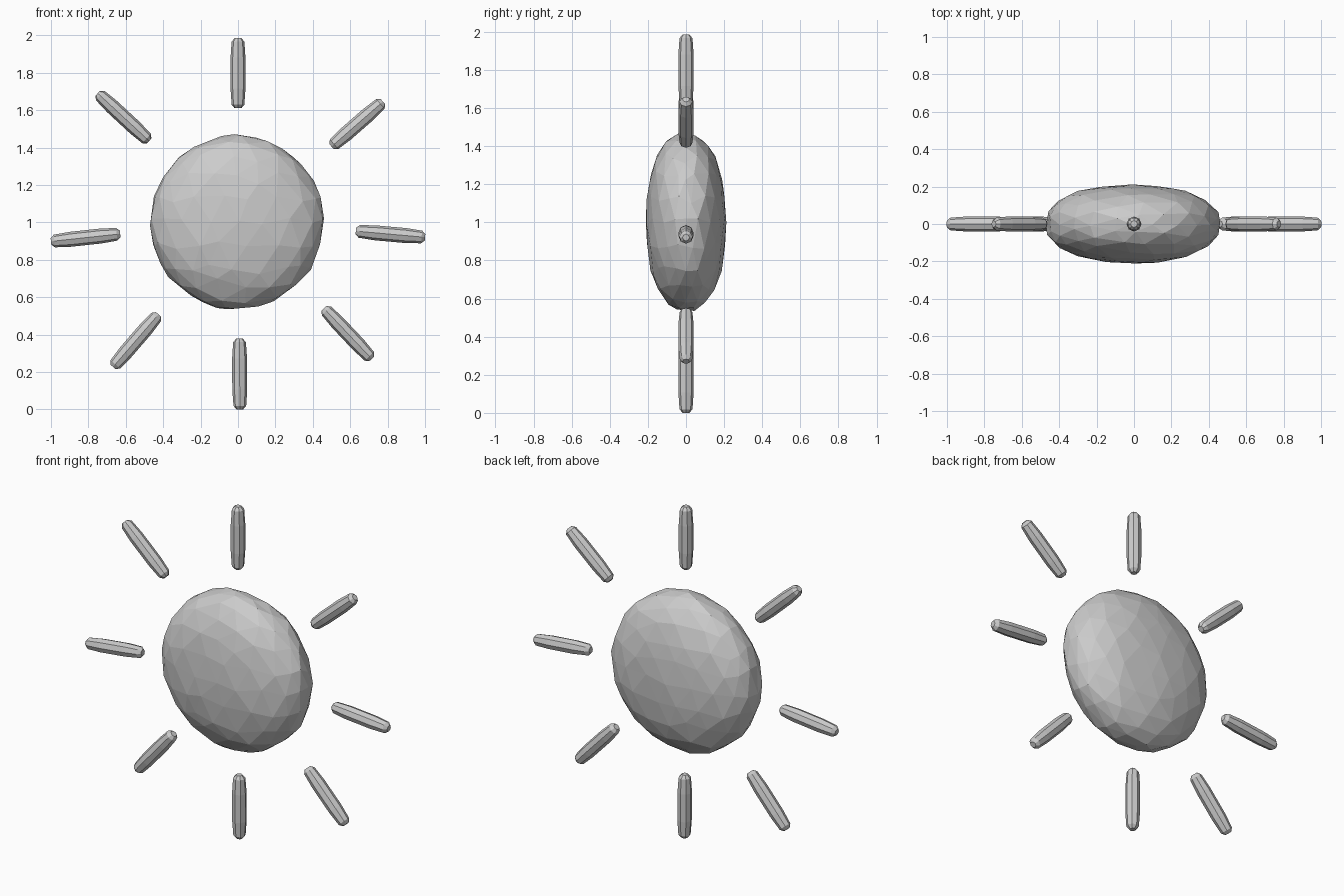
import bpy, bmesh, math, random
from mathutils import Vector, Matrix

if "Cube" in bpy.data.objects:
    bpy.data.objects.remove(bpy.data.objects["Cube"])

random.seed(7)
grey = bpy.data.materials.new("stone grey")
grey.diffuse_color = (0.6, 0.6, 0.6, 1)
grey.use_nodes = True
grey.node_tree.nodes["Principled BSDF"].inputs["Base Color"].default_value = grey.diffuse_color


def add_object(name, bm):
    bmesh.ops.recalc_face_normals(bm, faces=bm.faces)
    mesh = bpy.data.meshes.new(name)
    bm.to_mesh(mesh)
    bm.free()
    mesh.materials.append(grey)
    obj = bpy.data.objects.new(name, mesh)
    bpy.context.collection.objects.link(obj)
    return obj


# Sun disc: faceted, flattened ball with slightly irregular corners
bm = bmesh.new()
bmesh.ops.create_icosphere(bm, subdivisions=3, radius=1)
for v in bm.verts:
    jitter = Vector([random.uniform(-0.05, 0.05) for _ in range(3)])
    d = (v.co + jitter).normalized()
    # superellipse section gives a fuller rim than a plain ellipsoid
    r = math.hypot(d.x, d.z)
    s = (r ** 2.3 + abs(d.y) ** 2.3) ** (-1 / 2.3) * random.uniform(0.985, 1.01)
    v.co = Vector((d.x * s * 0.468 - 0.007, d.y * s * 0.21, d.z * s * 0.468 + 1.0))
add_object("sun_disc", bm)

# Rays: eight-sided bars with a slight belly and blunt tips
RAYS = {
    "top": ((0, 1.61), (0, 1.985)),
    "upper_right": ((0.50, 1.405), (0.775, 1.645)),
    "right": ((0.63, 0.953), (1.0, 0.92)),
    "lower_right": ((0.46, 0.54), (0.715, 0.27)),
    "bottom": ((0.008, 0.378), (0.01, 0.0)),
    "lower_left": ((-0.425, 0.508), (-0.668, 0.227)),
    "left": ((-0.63, 0.938), (-1.0, 0.898)),
    "upper_left": ((-0.475, 1.435), (-0.75, 1.69)),
}
SECTIONS = [(0, 0.018), (0.02, 0.034), (0.28, 0.04), (0.72, 0.04), (0.98, 0.034), (1, 0.018)]
SIDES = 8
for label, (a, b) in RAYS.items():
    start, end = Vector((a[0], 0, a[1])), Vector((b[0], 0, b[1]))
    axis = (end - start).normalized()
    side = Vector((0, 1, 0))
    up = axis.cross(side)
    bm = bmesh.new()
    rings = []
    for i, (t, radius) in enumerate(SECTIONS):
        # tip rings sit a fixed step beyond the shoulder
        t = {1: 0.05, 4: 0.95}.get(i, t)
        centre = start.lerp(end, t)
        rings.append([bm.verts.new(centre + radius * (
            side * math.cos(2 * math.pi * k / SIDES) + up * math.sin(2 * math.pi * k / SIDES)))
            for k in range(SIDES)])
    for lo, hi in zip(rings, rings[1:]):
        for k in range(SIDES):
            n = (k + 1) % SIDES
            bm.faces.new((lo[k], lo[n], hi[n], hi[k]))
    bm.faces.new(rings[0])
    bm.faces.new(rings[-1])
    add_object("ray_" + label, bm)
